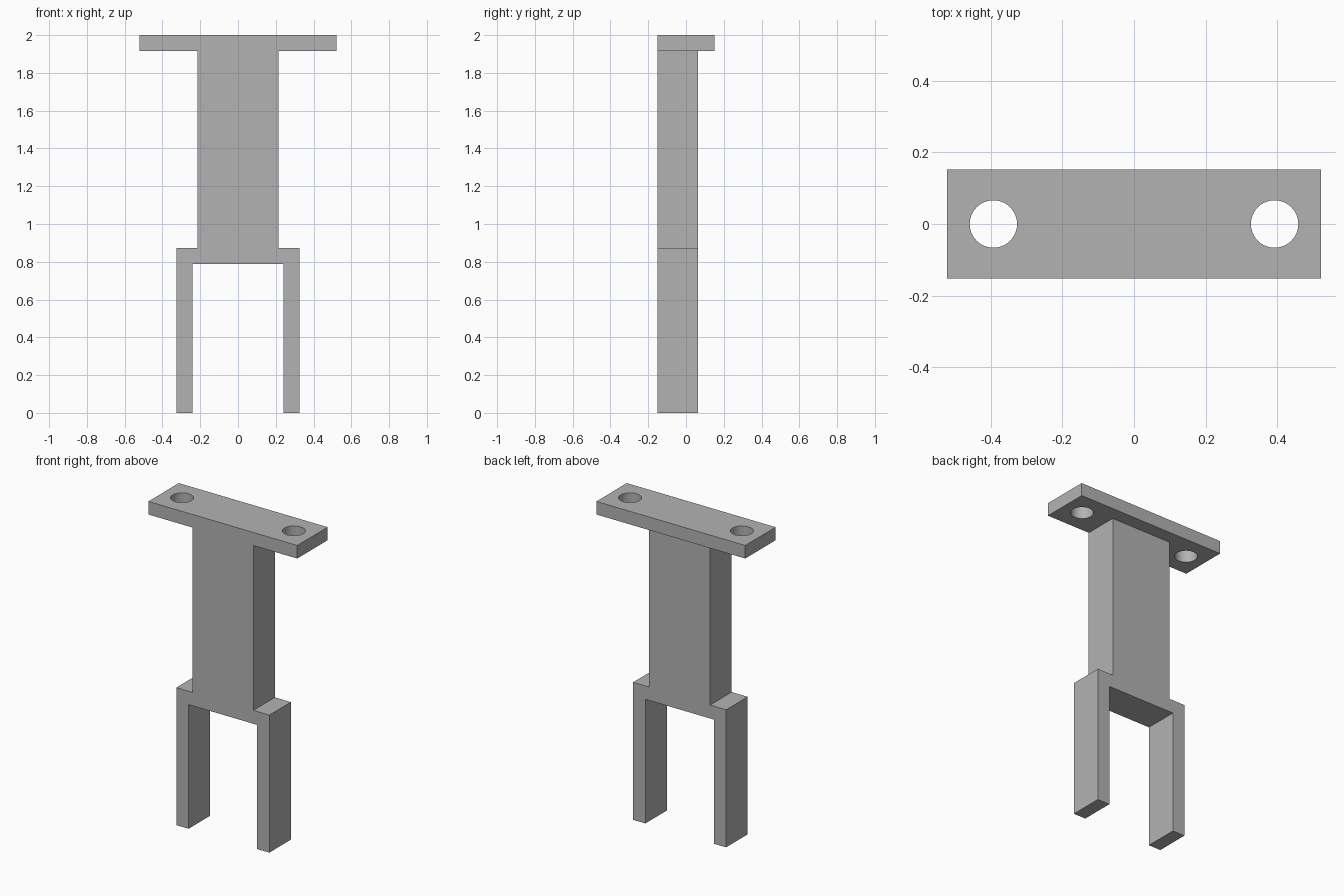
import bpy
import bmesh
import math

cube = bpy.data.objects.get("Cube")
if cube:
    bpy.data.objects.remove(cube, do_unlink=True)

# Main dimensions
TOP, PLATE_Z = 2.0, 1.917
SHOULDER_Z, ARCH_Z = 0.872, 0.787
FRONT, BODY_BACK, PLATE_BACK = -0.152, 0.064, 0.152
PLATE_X, STEM_X, LEG_OUT, LEG_IN = 0.522, 0.214, 0.326, 0.24
HOLE_X, HOLE_R = 0.392, 0.066

grey = bpy.data.materials.new("plain grey")
grey.use_nodes = True
colour = (0.45, 0.45, 0.45, 1)
grey.diffuse_color = colour
grey.node_tree.nodes["Principled BSDF"].inputs["Base Color"].default_value = colour


def extrude_profile(name, half, back):
    """Mirror a right-hand x-z outline and extrude it from the front to back."""
    outline = half + [(-x, z) for x, z in reversed(half)]
    bm = bmesh.new()
    face = bm.faces.new([bm.verts.new((x, FRONT, z)) for x, z in outline])
    new = bmesh.ops.extrude_face_region(bm, geom=[face])["geom"]
    moved = [v for v in new if isinstance(v, bmesh.types.BMVert)]
    bmesh.ops.translate(bm, verts=moved, vec=(0, back - FRONT, 0))
    bmesh.ops.recalc_face_normals(bm, faces=bm.faces)
    mesh = bpy.data.meshes.new(name)
    bm.to_mesh(mesh)
    bm.free()
    mesh.materials.append(grey)
    obj = bpy.data.objects.new(name, mesh)
    bpy.context.collection.objects.link(obj)
    return obj


def combine(target, other, operation):
    """Apply a boolean and remove the helper."""
    mod = target.modifiers.new(operation.lower(), "BOOLEAN")
    mod.operation, mod.solver, mod.object = operation, "EXACT", other
    bpy.context.view_layer.objects.active = target
    bpy.ops.object.modifier_apply(modifier=mod.name)
    bpy.data.objects.remove(other, do_unlink=True)


# Stem and two-legged fork, running up into the plate
bracket = extrude_profile("forked_bracket", [
    (LEG_IN, ARCH_Z), (LEG_IN, 0), (LEG_OUT, 0), (LEG_OUT, SHOULDER_Z),
    (STEM_X, SHOULDER_Z), (STEM_X, TOP)], BODY_BACK)

# Mounting plate, flush with the front of the stem
plate = extrude_profile("mounting_plate", [(PLATE_X, PLATE_Z), (PLATE_X, TOP)],
                        PLATE_BACK)
combine(bracket, plate, "UNION")

# Screw holes
for side in (-1, 1):
    bpy.ops.mesh.primitive_cylinder_add(
        vertices=64, radius=HOLE_R, depth=0.4, location=(side * HOLE_X, 0, TOP))
    cutter = bpy.context.object
    cutter.hide_render = True
    cutter.data.materials.append(grey)
    combine(bracket, cutter, "DIFFERENCE")

# Merge flush faces and smooth only the hole walls
bm = bmesh.new()
bm.from_mesh(bracket.data)
bmesh.ops.dissolve_limit(bm, angle_limit=math.radians(1), verts=bm.verts,
                         edges=bm.edges)
bm.to_mesh(bracket.data)
bm.free()
bpy.ops.object.select_all(action="DESELECT")
bracket.select_set(True)
bpy.context.view_layer.objects.active = bracket
bpy.ops.object.shade_smooth_by_angle(angle=math.radians(30))
